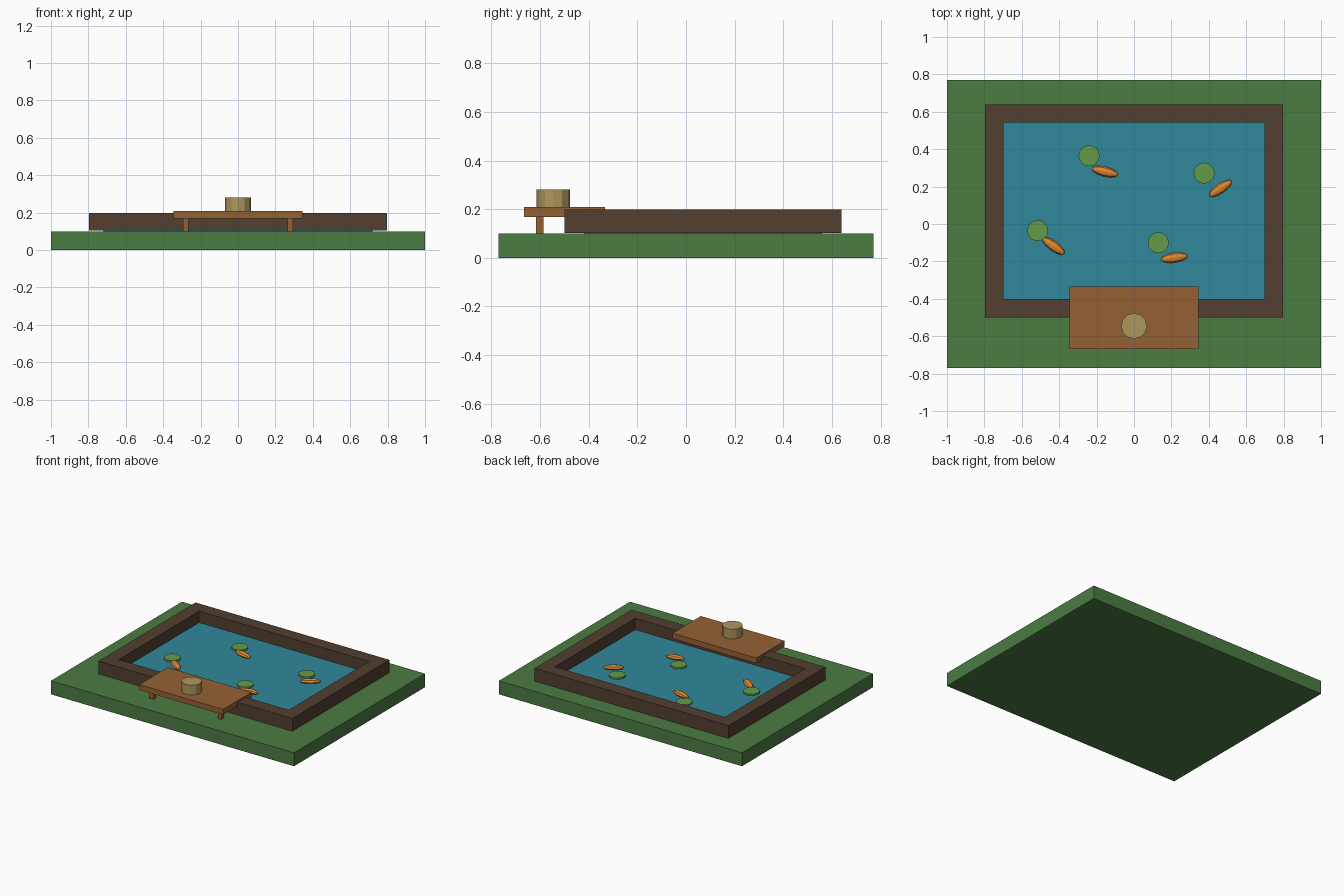
import bpy, bmesh
from math import radians
from mathutils import Matrix

if "Cube" in bpy.data.objects:
    bpy.data.objects.remove(bpy.data.objects["Cube"])


def material(name, r, g, b):
    m = bpy.data.materials.new(name)
    m.diffuse_color = (r, g, b, 1)
    m.use_nodes = True
    m.node_tree.nodes["Principled BSDF"].inputs["Base Color"].default_value = m.diffuse_color
    return m


GRASS = material("grass", 0.07, 0.20, 0.055)
WOOD = material("dark_wood", 0.085, 0.05, 0.03)
WATER = material("water", 0.03, 0.25, 0.33)
DECK = material("deck_wood", 0.30, 0.12, 0.035)
STUMP = material("straw", 0.43, 0.31, 0.11)
PAD = material("pad_green", 0.13, 0.33, 0.07)
KOI = material("koi_orange", 0.75, 0.25, 0.03)


def finish(name, bm, mat):
    bmesh.ops.recalc_face_normals(bm, faces=bm.faces)
    me = bpy.data.meshes.new(name)
    bm.to_mesh(me)
    bm.free()
    me.materials.append(mat)
    ob = bpy.data.objects.new(name, me)
    bpy.context.collection.objects.link(ob)
    return ob


def box(name, x0, x1, y0, y1, z0, z1, mat):
    bm = bmesh.new()
    m = (Matrix.Translation(((x0 + x1) / 2, (y0 + y1) / 2, (z0 + z1) / 2))
         @ Matrix.Diagonal((x1 - x0, y1 - y0, z1 - z0, 1)))
    bmesh.ops.create_cube(bm, size=1, matrix=m)
    return finish(name, bm, mat)


def disc(name, x, y, z0, z1, r, n, mat):
    bm = bmesh.new()
    bmesh.ops.create_cone(bm, cap_ends=True, segments=n, radius1=r, radius2=r,
                          depth=z1 - z0,
                          matrix=Matrix.Translation((x, y, (z0 + z1) / 2)))
    return finish(name, bm, mat)


def frame(name, hx, y0, y1, t, z0, z1, mat):
    # Rectangular ring: flat strip between outer and inner outlines, extruded up
    bm = bmesh.new()
    rings = []
    for i in (0, t):
        a, b, c = hx - i, y0 + i, y1 - i
        rings.append([bm.verts.new((x, y, z0))
                      for x, y in ((-a, b), (a, b), (a, c), (-a, c))])
    o, n = rings
    faces = [bm.faces.new((o[i], o[(i + 1) % 4], n[(i + 1) % 4], n[i])) for i in range(4)]
    res = bmesh.ops.extrude_face_region(bm, geom=faces, use_keep_orig=True)
    bmesh.ops.translate(bm, vec=(0, 0, z1 - z0),
                        verts=[g for g in res["geom"] if isinstance(g, bmesh.types.BMVert)])
    return finish(name, bm, mat)


def fish(name, x, y, angle):
    # Faceted ellipsoid with its poles at head and tail
    bm = bmesh.new()
    m = (Matrix.Translation((x, y, 0.122)) @ Matrix.Rotation(radians(angle), 4, 'Z')
         @ Matrix.Diagonal((0.072, 0.027, 0.019, 1)) @ Matrix.Rotation(radians(90), 4, 'Y'))
    bmesh.ops.create_uvsphere(bm, u_segments=8, v_segments=6, radius=1, matrix=m)
    return finish(name, bm, KOI)


# Ground, pond edging and water
box("ground", -1, 1, -0.77, 0.77, 0, 0.1, GRASS)
frame("pond_edging", 0.797, -0.50, 0.64, 0.098, 0.103, 0.198, WOOD)
box("water", -0.72, 0.72, -0.42, 0.56, 0.098, 0.113, WATER)

# Jetty with two front legs and a stool
box("deck", -0.345, 0.345, -0.667, -0.333, 0.168, 0.208, DECK)
for side, x in (("left", -0.28), ("right", 0.28)):
    box("deck_leg_" + side, x - 0.015, x + 0.015, -0.616, -0.586, 0.1, 0.17, DECK)
disc("stool", 0, -0.545, 0.208, 0.28, 0.069, 12, STUMP)

# Lily pads
for i, (x, y) in enumerate(((-0.24, 0.365), (0.375, 0.272), (-0.515, -0.035), (0.13, -0.10))):
    disc(f"lily_pad_{i + 1}", x, y, 0.110, 0.125, 0.056, 16, PAD)

# Fish
for i, (x, y, a) in enumerate(((-0.155, 0.28, -14), (0.462, 0.19, 34),
                               (-0.43, -0.118, -36), (0.215, -0.18, 8))):
    fish(f"fish_{i + 1}", x, y, a)
